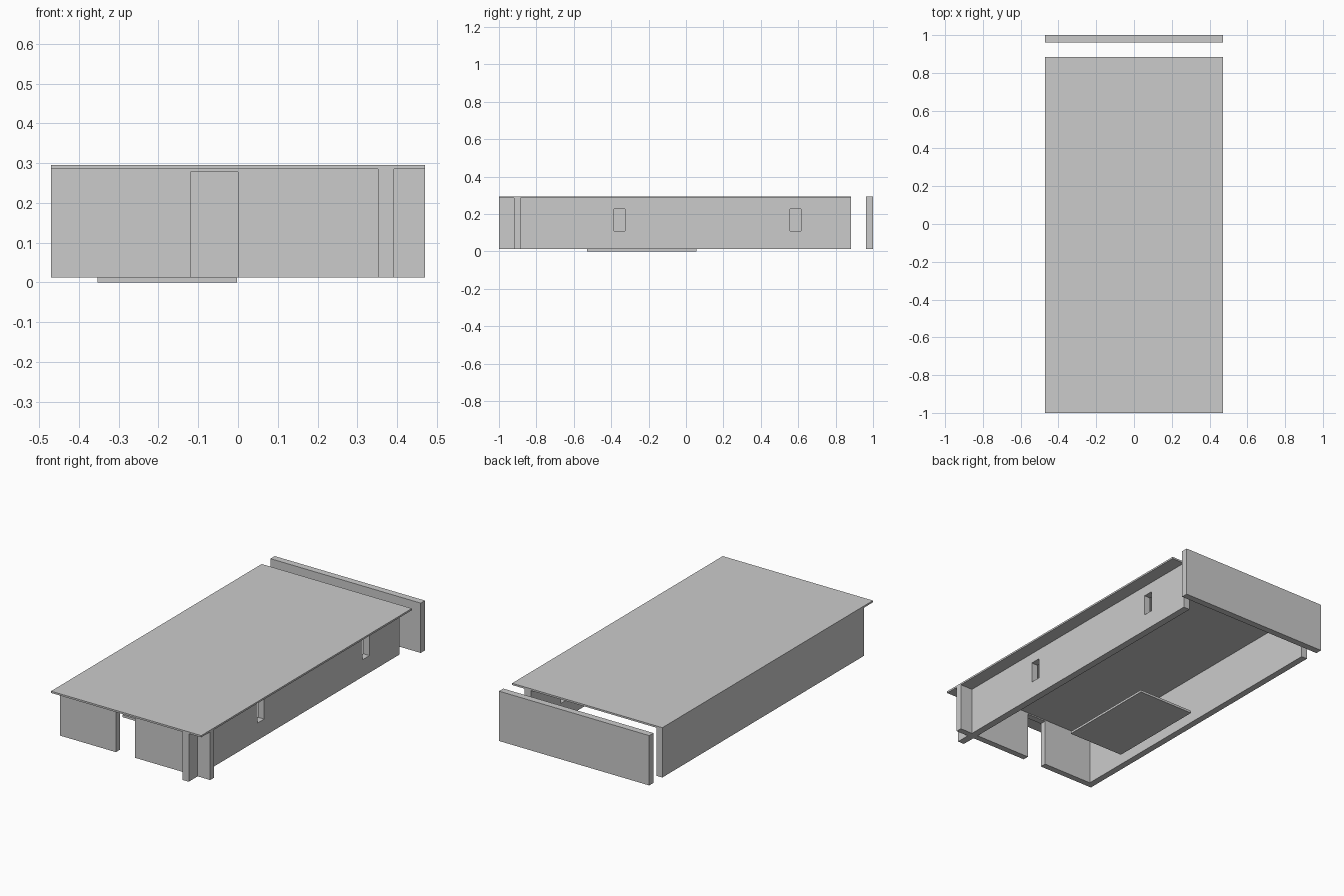
import bpy
from mathutils import Vector

if "Cube" in bpy.data.objects:
    bpy.data.objects.remove(bpy.data.objects["Cube"])


def box(name, lo, hi):
    """Axis-aligned box between two corners."""
    lo, hi = Vector(lo), Vector(hi)
    bpy.ops.mesh.primitive_cube_add(size=1, location=(lo + hi) / 2)
    ob = bpy.context.object
    ob.name = name
    ob.scale = hi - lo
    bpy.ops.object.transform_apply(location=False, rotation=False, scale=True)
    return ob


def cut(target, name, lo, hi):
    """Cut a box-shaped opening out of a wall."""
    cutter = box(name, lo, hi)
    cutter.hide_render = True
    cutter.display_type = 'WIRE'
    mod = target.modifiers.new(name, 'BOOLEAN')
    mod.operation = 'DIFFERENCE'
    mod.solver = 'EXACT'
    mod.object = cutter
    bpy.context.view_layer.objects.active = target
    bpy.ops.object.modifier_apply(modifier=mod.name)
    bpy.data.objects.remove(cutter, do_unlink=True)


W = 0.47                      # half width
Z0, Z1, Z2 = 0.013, 0.285, 0.295  # wall base, wall top, roof top
BACK = 0.883                  # rear end of roof and side walls
F0, F1 = -0.92, -0.885        # front wall faces
R0, R1 = 0.352, 0.392         # right wall faces

# Roof slab and floor plate
box("roof", (-W, -1, Z1), (W, BACK, Z2))
box("floor_plate", (-0.353, -0.53, 0), (-0.002, 0.055, Z0))

# Detached back wall
box("back_wall", (-W, 0.962, Z0), (W, 1, Z2))

# Plain left wall
box("left_wall", (-W, F1, Z0), (-W + 0.037, BACK, Z1))

# Right wall with two windows
right = box("right_wall", (R0, -1, Z0), (R1, BACK, Z1))
for i, y in enumerate((-0.356, 0.585)):
    cut(right, f"window_{i}", (R0 - 0.1, y - 0.03, 0.11), (R1 + 0.1, y + 0.03, 0.228))

# Front wall with a doorway, and the stub outside the right wall
front = box("front_wall", (-W, F0, Z0), (R0, F1, Z1))
cut(front, "doorway", (-0.12, F0 - 0.1, Z0 - 0.1), (0, F1 + 0.1, 0.278))
box("front_wall_stub", (R1, F0, Z0), (W, F1, Z1))
